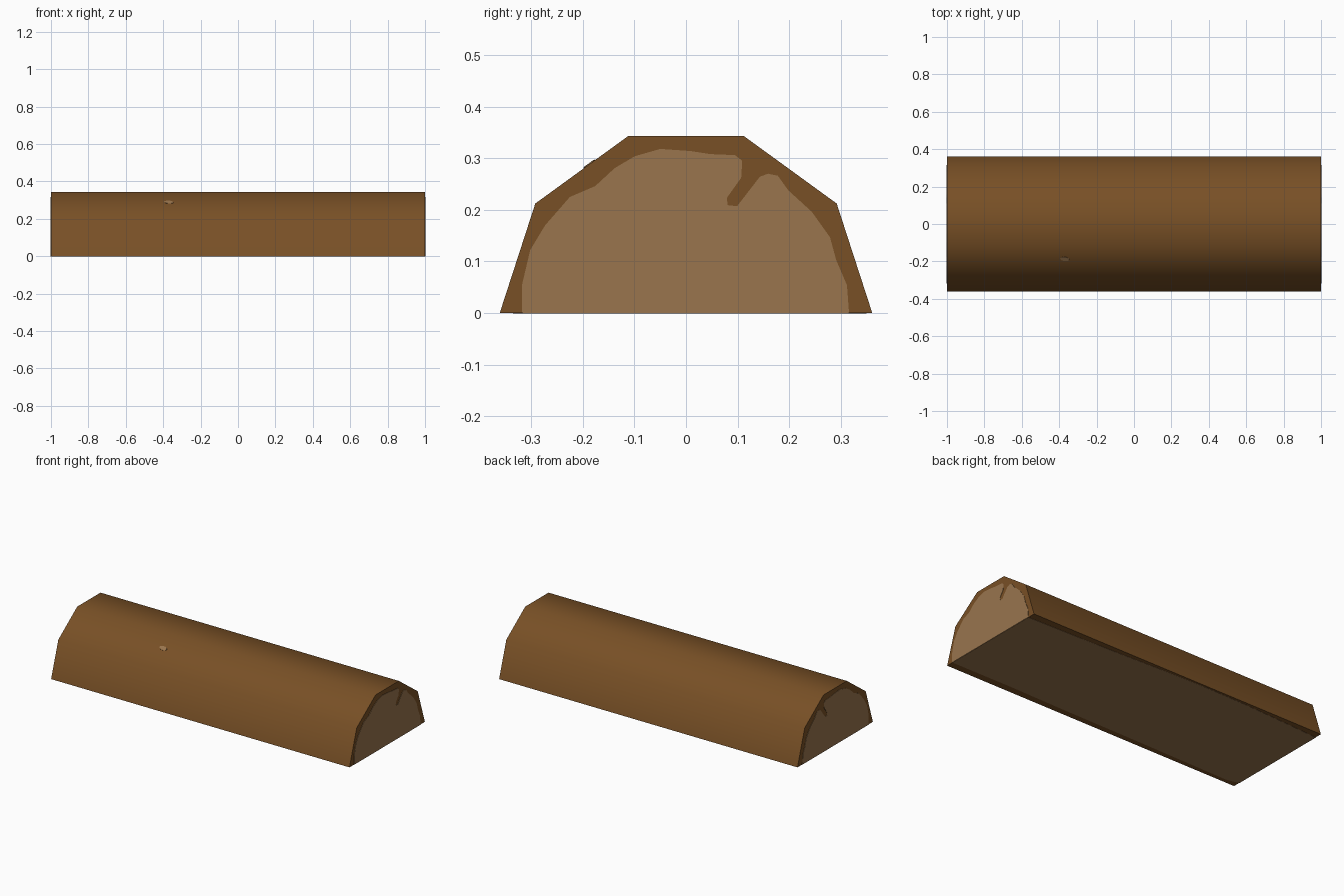
import bpy, math
from mathutils import Vector

if "Cube" in bpy.data.objects:
    bpy.data.objects.remove(bpy.data.objects["Cube"])

R, HALF = 0.361, 1.0


def material(name, rgb):
    m = bpy.data.materials.new(name)
    m.diffuse_color = (*rgb, 1)
    m.use_nodes = True
    m.node_tree.nodes["Principled BSDF"].inputs["Base Color"].default_value = m.diffuse_color
    return m


bark = material("bark brown", (0.188, 0.080, 0.019))
wood = material("cut wood tan", (0.319, 0.178, 0.076))


def prism(name, outline, depth, mat):
    """Closed prism: the 3D outline (counter-clockwise from outside) pushed back by depth."""
    n = len(outline)
    front = [Vector(p) for p in outline]
    verts = front + [p + Vector(depth) for p in front]
    faces = [list(range(n)), list(range(2 * n - 1, n - 1, -1))]
    faces += [[i, i + n, (i + 1) % n + n, (i + 1) % n] for i in range(n)]
    mesh = bpy.data.meshes.new(name)
    mesh.from_pydata(verts, [], faces)
    mesh.materials.append(mat)
    ob = bpy.data.objects.new(name, mesh)
    bpy.context.collection.objects.link(ob)
    return ob


# Half log: half of a ten-sided cylinder lying along x
arc = [(R * math.cos(math.radians(a)), R * math.sin(math.radians(a)))
       for a in range(0, 181, 36)]
log = prism("half_log", [(HALF, y, z) for y, z in arc], (-2 * HALF, 0, 0), bark)
bpy.context.view_layer.objects.active = log
log.select_set(True)
bpy.ops.object.shade_smooth_by_angle(angle=math.radians(40))

# Cut ends: ragged wood outline with a notch, in y and z
cut = [(.316, 0), (.312, .054), (.291, .103), (.279, .147), (.244, .196),
       (.198, .238), (.178, .266), (.159, .270), (.143, .264), (.099, .207),
       (.081, .209), (.079, .223), (.107, .262), (.109, .295), (.095, .306),
       (.047, .308), (.008, .314), (-.05, .318), (-.099, .304), (-.138, .281),
       (-.176, .246), (-.225, .225), (-.273, .17), (-.302, .122),
       (-.318, .054), (-.318, 0)]
T = 0.002
prism("right_cut_end", [(HALF + T, y, z) for y, z in cut], (-2 * T, 0, 0), wood)
prism("left_cut_end", [(-HALF - T, y, z) for y, z in reversed(cut)], (2 * T, 0, 0), wood)

# Split underside: wood with wavy bark margins
back = [(1, .315), (.7, .322), (.4, .33), (.1, .343), (-.2, .35), (-.5, .345), (-.8, .33), (-1, .318)]
front = [(-1, -.318), (-.92, -.335), (-.6, -.33), (-.2, -.325), (.2, -.322), (.6, -.315), (1, -.316)]
under = [(x, y, -T / 2) for x, y in reversed(back + front)]
# outline runs clockwise seen from above, so it faces downwards
prism("split_underside", under, (0, 0, T), wood)

# Small bare spot on the front upper slope
a, b = Vector((0, *arc[4])), Vector((0, *arc[3]))
up = (b - a).normalized()
out = Vector((0, -up.z, up.y))
centre = a + up * ((-0.187 - a.y) / up.y) + Vector((-0.37, 0, 0)) + out * T
spot = [centre + Vector((0.025 * math.cos(t), 0, 0)) + up * (0.013 * math.sin(t) - 0.1 * 0.025 * math.cos(t))
        for t in (i * math.tau / 10 for i in range(10))]
prism("bare_spot", spot, out * -2 * T, wood)
